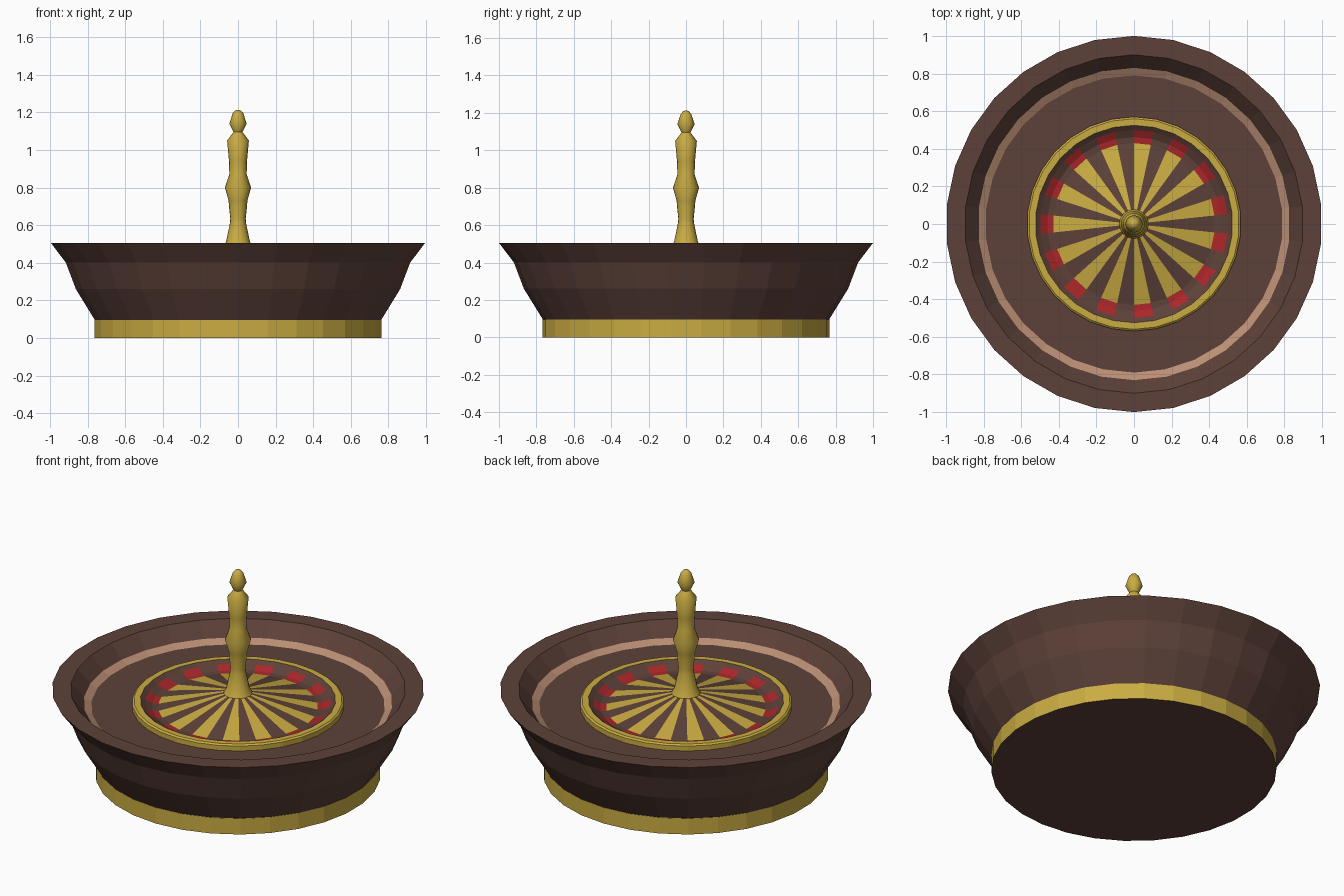
import bpy, bmesh, math

if "Cube" in bpy.data.objects:
    bpy.data.objects.remove(bpy.data.objects["Cube"])

SEG = 30  # bowl sides and wheel pockets share this count


def srgb(*c):
    return tuple((v / 255 / 12.92) if v < 10 else ((v / 255 + 0.055) / 1.055) ** 2.4 for v in c) + (1.0,)


def material(name, *c):
    m = bpy.data.materials.new(name)
    m.diffuse_color = srgb(*c)
    m.use_nodes = True
    m.node_tree.nodes["Principled BSDF"].inputs["Base Color"].default_value = m.diffuse_color
    return m


wood = material("dark_wood", 93, 65, 57)
gold = material("gold", 202, 172, 66)
red = material("red", 170, 38, 42)
tan = material("tan_wood", 186, 142, 116)


def lathe(name, profile, mats, rule=lambda i, j: 0, seg=SEG, smooth=False):
    """Spin (radius, z) points, listed bottom-outside to top-inside.
    rule(profile step, sector) picks the material; sectors run clockwise from +y."""
    bm = bmesh.new()
    rings = []
    for r, z in profile:
        if r == 0:
            rings.append([bm.verts.new((0, 0, z))] * seg)
        else:
            rings.append([bm.verts.new((r * math.sin(2 * math.pi * k / seg),
                                        r * math.cos(2 * math.pi * k / seg), z))
                          for k in range(seg)])
    for i in range(len(rings) - 1):
        lo, hi = rings[i], rings[i + 1]
        for j in range(seg):
            k = (j + 1) % seg
            quad = list(dict.fromkeys((lo[k], lo[j], hi[j], hi[k])))
            bm.faces.new(quad).material_index = rule(i, j)
    me = bpy.data.meshes.new(name)
    bm.to_mesh(me)
    bm.free()
    ob = bpy.data.objects.new(name, me)
    bpy.context.collection.objects.link(ob)
    for m in mats:
        me.materials.append(m)
    if smooth:
        bpy.ops.object.select_all(action='DESELECT')
        ob.select_set(True)
        bpy.context.view_layer.objects.active = ob
        bpy.ops.object.shade_smooth_by_angle(angle=math.radians(50))
    return ob


# gold foot with a wooden underside
lathe("base_band", [(0, 0), (0.767, 0), (0.767, 0.095)], [gold, wood],
      lambda i, j: 1 if i == 0 else 0)

# wooden bowl: flared outside, flat rim, sloped inner wall, tan track edge, floor
lathe("bowl", [(0.765, 0.095), (0.867, 0.26), (0.92, 0.40), (1.0, 0.505), (0.90, 0.505),
               (0.83, 0.425), (0.79, 0.403), (0.55, 0.403)],
      [wood, tan], lambda i, j: 1 if i == 5 else 0)

# raised gold ring around the wheel
lathe("wheel_ring", [(0.57, 0.403), (0.57, 0.432), (0.56, 0.44), (0.525, 0.44)], [gold])

# pockets: wooden lip, then alternating red and wood, sloped outer part and flat floor
lathe("pockets", [(0.525, 0.44), (0.50, 0.422), (0.462, 0.402), (0.43, 0.40)],
      [wood, red], lambda i, j: 1 if i > 0 and j % 2 == 0 else 0)

# shallow cone of alternating gold and wood wedges
lathe("wheel_cone", [(0.43, 0.40), (0.07, 0.485), (0, 0.50)],
      [wood, gold], lambda i, j: 1 if j % 2 == 0 else 0)

# turned gold spindle
lathe("spindle", [(0.082, 0.475), (0.064, 0.51), (0.043, 0.61), (0.041, 0.635), (0.048, 0.70),
                  (0.050, 0.73), (0.070, 0.80), (0.046, 0.87), (0.048, 0.94), (0.058, 1.05),
                  (0.024, 1.095), (0.046, 1.14), (0.028, 1.195), (0.014, 1.21), (0, 1.213)],
      [gold], seg=16, smooth=True)
